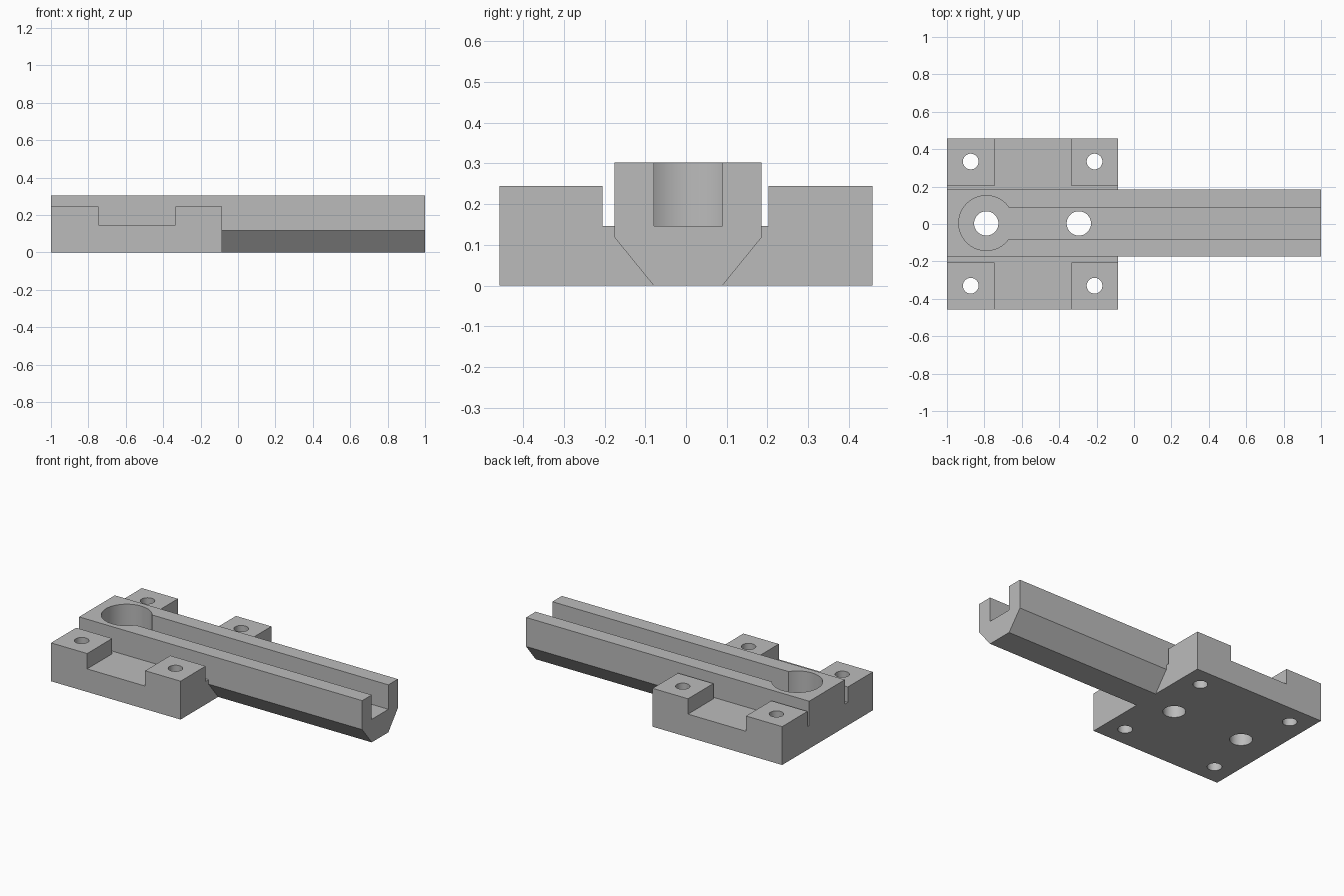
import bpy, bmesh, math

cube = bpy.data.objects.get("Cube")
if cube:
    bpy.data.objects.remove(cube, do_unlink=True)

# Single grey material
grey = bpy.data.materials.new("plain grey")
grey.use_nodes = True
grey.diffuse_color = (0.5, 0.5, 0.5, 1)
grey.node_tree.nodes["Principled BSDF"].inputs["Base Color"].default_value = (0.5, 0.5, 0.5, 1)


def make_object(name, bm):
    bmesh.ops.recalc_face_normals(bm, faces=bm.faces)
    mesh = bpy.data.meshes.new(name)
    bm.to_mesh(mesh)
    bm.free()
    mesh.materials.append(grey)
    obj = bpy.data.objects.new(name, mesh)
    bpy.context.collection.objects.link(obj)
    return obj


def extrude_x(name, profile, x0, x1):
    """Extrude a (y, z) outline along x."""
    bm = bmesh.new()
    face = bm.faces.new([bm.verts.new((x0, y, z)) for y, z in profile])
    moved = bmesh.ops.extrude_face_region(bm, geom=[face])["geom"]
    verts = [v for v in moved if isinstance(v, bmesh.types.BMVert)]
    bmesh.ops.translate(bm, verts=verts, vec=(x1 - x0, 0, 0))
    return make_object(name, bm)


def box(name, x0, x1, y0, y1, z0, z1):
    return extrude_x(name, [(y0, z0), (y1, z0), (y1, z1), (y0, z1)], x0, x1)


def cylinder(name, x, y, radius, z0, z1):
    bm = bmesh.new()
    bmesh.ops.create_cone(bm, cap_ends=True, segments=64, radius1=radius,
                          radius2=radius, depth=z1 - z0)
    bmesh.ops.translate(bm, verts=bm.verts, vec=(x, y, (z0 + z1) / 2))
    return make_object(name, bm)


def combine(target, tool, operation):
    """Apply a boolean, then discard the tool."""
    mod = target.modifiers.new(operation.lower(), "BOOLEAN")
    mod.object, mod.operation, mod.solver = tool, operation, "EXACT"
    bpy.context.view_layer.objects.active = target
    bpy.ops.object.modifier_apply(modifier=mod.name)
    bpy.data.objects.remove(tool, do_unlink=True)


FLOOR, TOP, MID = 0.147, 0.303, 0.005
HALF_RAIL, HALF_SLOT = 0.18, 0.084
BASE_END = -0.085

# Mounting base: four raised corner pads around a cross-shaped recess
body = box("rail_mount_body", -1, BASE_END, -0.458, 0.458, 0, 0.245)
combine(body, box("rail_clearance", -1.1, 0.1, -0.205, 0.203, FLOOR, 0.5), "DIFFERENCE")
combine(body, box("saddle", -0.745, -0.335, -0.6, 0.6, FLOOR, 0.5), "DIFFERENCE")

# Long rail with chamfered underside
rail_profile = [(MID - HALF_SLOT, 0), (MID + HALF_SLOT, 0), (MID + HALF_RAIL, 0.118),
                (MID + HALF_RAIL, TOP), (MID - HALF_RAIL, TOP), (MID - HALF_RAIL, 0.118)]
combine(body, extrude_x("rail", rail_profile, -1, 1), "UNION")

# Slot along the rail and the round pocket at its closed end
combine(body, box("slot", -0.79, 1.1, MID - HALF_SLOT, MID + HALF_SLOT, FLOOR, 0.5), "DIFFERENCE")
combine(body, cylinder("pocket", -0.79, MID, 0.147, FLOOR, 0.5), "DIFFERENCE")

# Through holes: two large in the rail, four small in the pads
for x in (-0.79, -0.295):
    combine(body, cylinder("large_hole", x, 0.003, 0.065, -0.2, 0.6), "DIFFERENCE")
for x in (-0.873, -0.211):
    for y in (-0.33, 0.334):
        combine(body, cylinder("small_hole", x, y, 0.042, -0.2, 0.6), "DIFFERENCE")

# Smooth bores, crisp edges
bpy.ops.object.select_all(action="DESELECT")
body.select_set(True)
bpy.context.view_layer.objects.active = body
bpy.ops.object.shade_smooth_by_angle(angle=math.radians(25))
